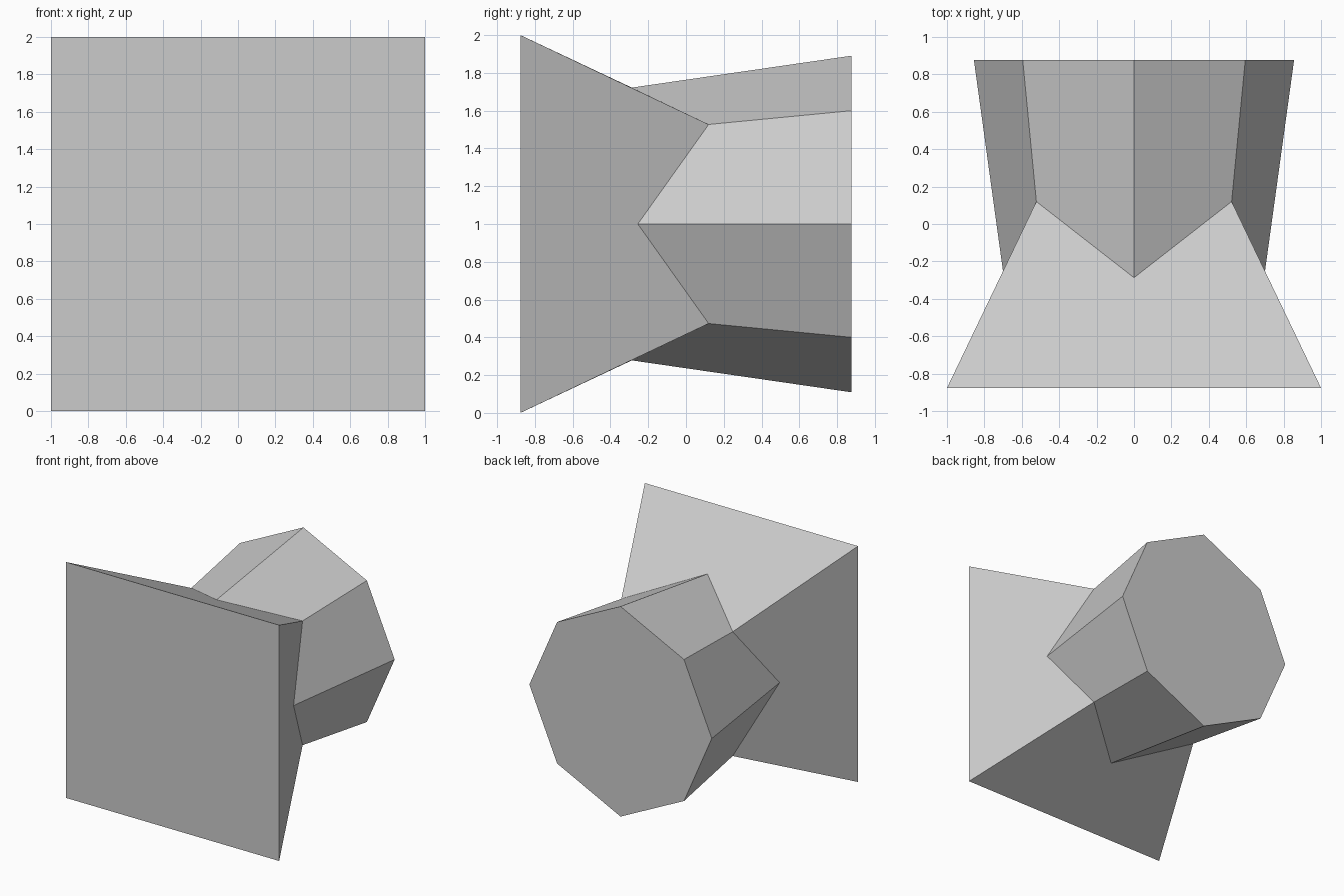
import bpy
import bmesh

cube = bpy.data.objects.get("Cube")
if cube:
    bpy.data.objects.remove(cube, do_unlink=True)

# Plain grey for the whole body
grey = bpy.data.materials.new("plain grey")
grey.use_nodes = True
grey.diffuse_color = (0.6, 0.6, 0.6, 1)
grey.node_tree.nodes["Principled BSDF"].inputs["Base Color"].default_value = (0.6, 0.6, 0.6, 1)

MID = 1.0       # height of the central axis
HALF = 0.877    # half the depth
DIRS = [(1, 0), (1, 1), (0, 1), (-1, 1), (-1, 0), (-1, -1), (0, -1), (1, -1)]

bm = bmesh.new()


def octagon(side, top, corner):
    """Ring of eight points; each argument is (offset, y)."""
    ring = []
    for dx, dz in DIRS:
        if dx and dz:
            (rx, rz), y = corner
        else:
            rx, rz, y = (side[0], 0, side[1]) if dx else (0, top[0], top[1])
        ring.append(bm.verts.new((dx * rx, y, MID + dz * rz)))
    return ring


# Square front, zigzag joint where the flare meets the horn, octagonal back
front = [bm.verts.new((dx, -HALF, MID + dz)) for dx, dz in DIRS if dx and dz]
joint = octagon((0.70, -0.255), (0.722, -0.287), ((0.522, 0.527), 0.12))
back = octagon((0.856, HALF), (0.891, HALF), ((0.595, 0.60), HALF))

bm.faces.new(front)
bm.faces.new(back)

# Four sloping sides of the pyramid, notched by the joint
for i in range(4):
    c = 2 * i + 1
    bm.faces.new((front[i], front[(i + 1) % 4],
                  joint[(c + 2) % 8], joint[(c + 1) % 8], joint[c]))

# Eight flaring sides of the horn
for i in range(8):
    j = (i + 1) % 8
    bm.faces.new((joint[i], joint[j], back[j], back[i]))

bmesh.ops.recalc_face_normals(bm, faces=bm.faces[:])
mesh = bpy.data.meshes.new("speaker_body")
bm.to_mesh(mesh)
bm.free()
mesh.materials.append(grey)
body = bpy.data.objects.new("speaker_body", mesh)
bpy.context.collection.objects.link(body)
